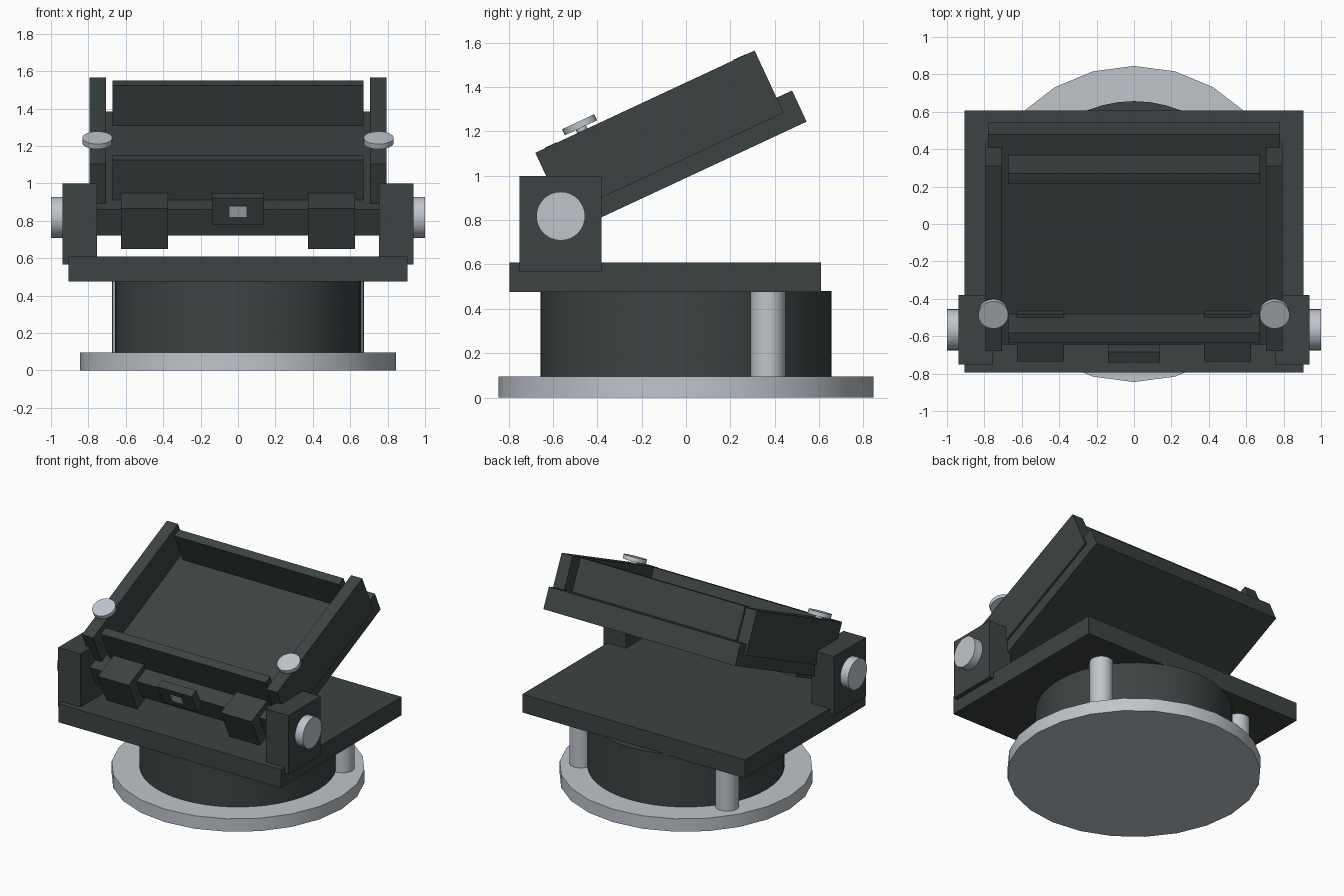
import bpy, bmesh, math
from mathutils import Matrix, Vector

cube = bpy.data.objects.get("Cube")
if cube:
    bpy.data.objects.remove(cube, do_unlink=True)


def material(name, rgb):
    m = bpy.data.materials.new(name)
    m.use_nodes = True
    m.diffuse_color = (*rgb, 1)
    bsdf = next(n for n in m.node_tree.nodes if n.type == 'BSDF_PRINCIPLED')
    bsdf.inputs["Base Color"].default_value = (*rgb, 1)
    return m


DARK = material("dark grey", (0.046, 0.056, 0.056))
SILVER = material("silver grey", (0.52, 0.56, 0.60))

# Frame of the tilted tray: origin at the lower front edge, y along the slope
TILT = Matrix.Translation((0, -0.58, 0.72)) @ Matrix.Rotation(math.radians(25), 4, 'X')
FLAT = Matrix.Identity(4)


def finish(name, bm, mat, frame, smooth=False):
    mesh = bpy.data.meshes.new(name)
    bm.to_mesh(mesh)
    bm.free()
    mesh.materials.append(mat)
    obj = bpy.data.objects.new(name, mesh)
    bpy.context.collection.objects.link(obj)
    obj.matrix_world = frame
    if smooth:
        bpy.ops.object.select_all(action='DESELECT')
        obj.select_set(True)
        bpy.context.view_layer.objects.active = obj
        bpy.ops.object.shade_smooth_by_angle(angle=math.radians(35))
    return obj


def box(name, x, y, z, mat=DARK, frame=FLAT):
    """Box from (min, max) ranges on each axis."""
    lo, hi = Vector((x[0], y[0], z[0])), Vector((x[1], y[1], z[1]))
    bm = bmesh.new()
    bmesh.ops.create_cube(bm, size=1, matrix=Matrix.Translation((lo + hi) / 2)
                          @ Matrix.Diagonal((*(hi - lo), 1)))
    return finish(name, bm, mat, frame)


def cylinder(name, centre, radius, depth, mat, frame=FLAT, axis='Z', sides=24):
    bm = bmesh.new()
    turn = Matrix.Rotation(math.pi / 2, 4, 'Y') if axis == 'X' else FLAT
    bmesh.ops.create_cone(bm, cap_ends=True, segments=sides, radius1=radius,
                          radius2=radius, depth=depth,
                          matrix=Matrix.Translation(centre) @ turn)
    return finish(name, bm, mat, frame, smooth=True)


# Round foot, drum and square platform
cylinder("base_disc", (0, 0, 0.0475), 0.845, 0.095, SILVER)
cylinder("drum", (0, 0, 0.285), 0.657, 0.39, DARK, sides=48)
box("platform", (-0.905, 0.905), (-0.795, 0.608), (0.475, 0.61))

# Tray floor with front and back walls
box("tray_floor", (-0.78, 0.78), (0, 1.24), (0, 0.155), frame=TILT)
for name, y in (("tray_front_wall", 0.12), ("tray_back_wall", 1.06)):
    box(name, (-0.67, 0.67), (y, y + 0.06), (0.15, 0.392), frame=TILT)

# Lock housing with a small metal plate
box("lock_housing", (-0.14, 0.14), (-0.06, 0.001), (0.094, 0.249), frame=TILT)
box("lock_plate", (-0.045, 0.045), (-0.065, -0.058), (0.142, 0.202), SILVER, TILT)

# Paired parts on each side
for side, s in (("left", 1), ("right", -1)):
    def span(a, b):
        return sorted((s * a, s * b))

    cylinder(f"{side}_post", (s * 0.595, 0.37, 0.285), 0.078, 0.39, SILVER)
    box(f"{side}_hinge_block", span(0.755, 0.937), (-0.752, -0.38), (0.567, 1.0))
    cylinder(f"{side}_hinge_pin", (s * 0.96, -0.565, 0.818), 0.11, 0.08, SILVER,
             axis='X', sides=32)
    box(f"{side}_rail", span(0.705, 0.795), (0.072, 1.163), (0.08, 0.39), frame=TILT)
    box(f"{side}_latch", span(0.375, 0.625), (-0.08, 0.2), (-0.04, 0.197), frame=TILT)
    # Clamp knob with a short stem on the rail
    cylinder(f"{side}_knob", (s * 0.752, 0.306, 0.42), 0.08, 0.03, SILVER, TILT, sides=32)
    cylinder(f"{side}_knob_stem", (s * 0.752, 0.306, 0.395), 0.025, 0.03, SILVER, TILT)
